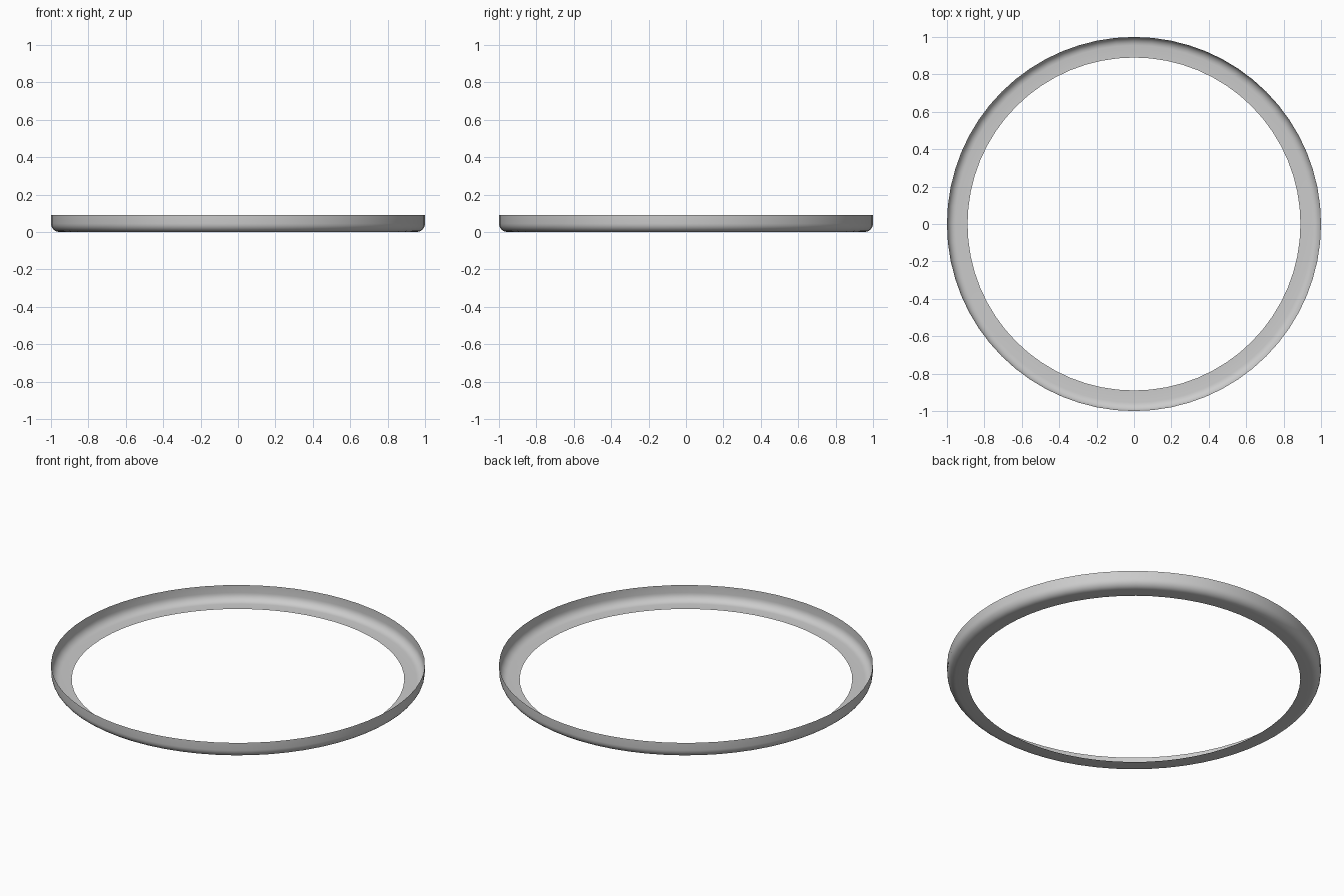
import bpy, bmesh, math

if "Cube" in bpy.data.objects:
    bpy.data.objects.remove(bpy.data.objects["Cube"])

SEGMENTS = 64
INNER_R, OUTER_R, HEIGHT, FILLET = 0.89, 1.0, 0.09, 0.045

# Open profile: flat flange, rounded corner, upright wall
profile = [(INNER_R, 0.0)]
for i in range(7):
    a = -math.pi / 2 + i * math.pi / 12
    profile.append((OUTER_R - FILLET + FILLET * math.cos(a), FILLET + FILLET * math.sin(a)))
profile.append((OUTER_R, HEIGHT))

# Revolve the profile into a thin sheet ring
bm = bmesh.new()
rings = []
for r, z in profile:
    rings.append([bm.verts.new((r * math.cos(2 * math.pi * k / SEGMENTS),
                                r * math.sin(2 * math.pi * k / SEGMENTS), z))
                  for k in range(SEGMENTS)])
for low, high in zip(rings, rings[1:]):
    for k in range(SEGMENTS):
        n = (k + 1) % SEGMENTS
        face = bm.faces.new((low[k], low[n], high[n], high[k]))
        face.smooth = True

mesh = bpy.data.meshes.new("rim_ring")
bm.to_mesh(mesh)
bm.free()
ring = bpy.data.objects.new("rim_ring", mesh)
bpy.context.collection.objects.link(ring)
